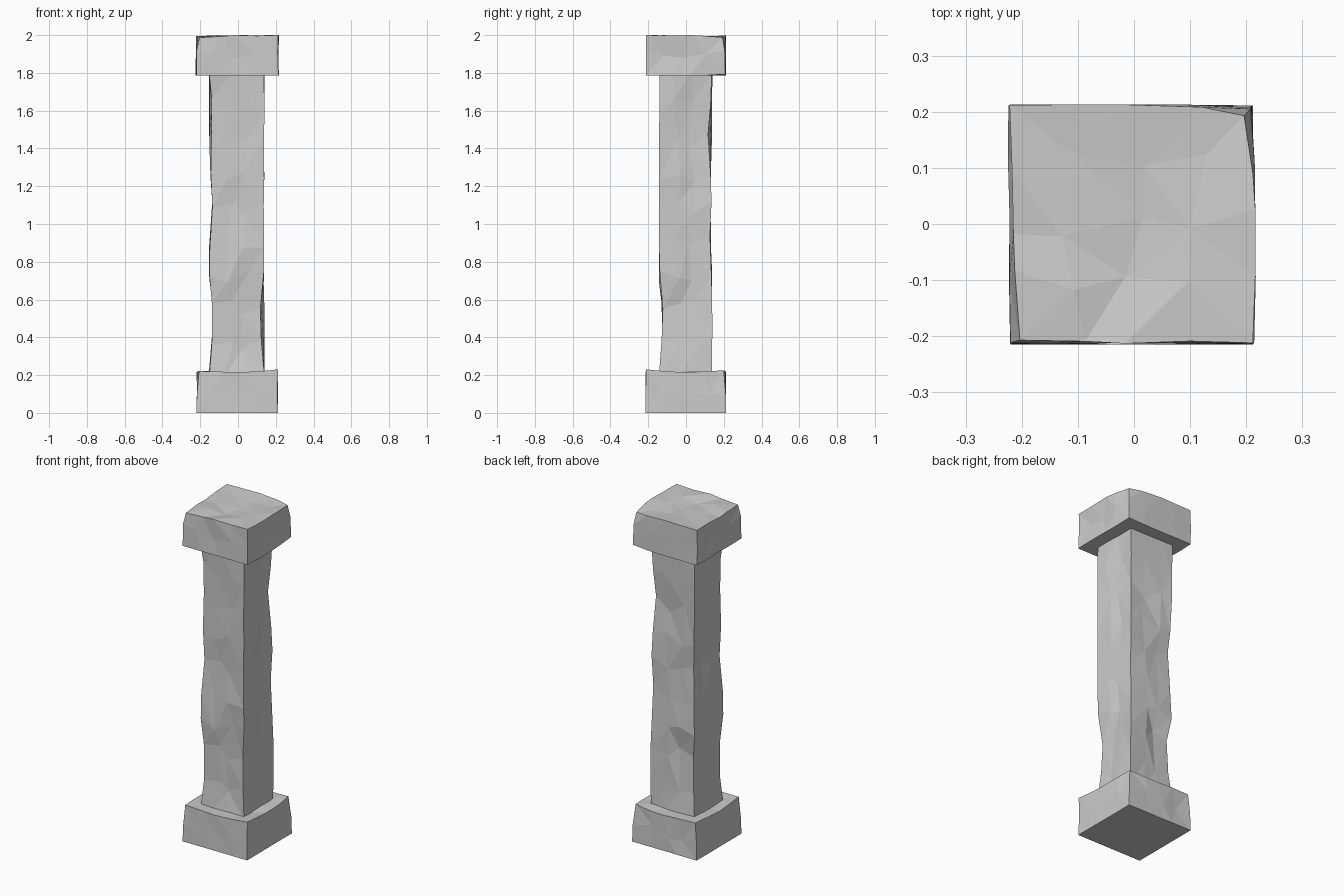
import bpy, bmesh, random
from mathutils import Vector

if "Cube" in bpy.data.objects:
    bpy.data.objects.remove(bpy.data.objects["Cube"])

random.seed(7)


def rough_block(name, lo, hi, cuts, rough, dents, keep_flat=()):
    """Box cut into a coarse grid, worn inwards at random, plus placed chips."""
    lo, hi = Vector(lo), Vector(hi)
    bm = bmesh.new()
    bmesh.ops.create_cube(bm, size=1)
    for v in bm.verts:
        for a in range(3):
            v.co[a] = lo[a] if v.co[a] < 0 else hi[a]
    for a in range(3):
        normal = Vector((0, 0, 0))
        normal[a] = 1
        for i in range(1, cuts[a]):
            point = lo.copy()
            point[a] += (hi[a] - lo[a]) * i / cuts[a]
            geom = bm.verts[:] + bm.edges[:] + bm.faces[:]
            bmesh.ops.bisect_plane(bm, geom=geom, plane_co=point, plane_no=normal)
    for v in bm.verts:
        start = v.co.copy()
        side = [(a, 1 if start[a] < lo[a] + 1e-4 else -1) for a in range(3)
                if start[a] < lo[a] + 1e-4 or start[a] > hi[a] - 1e-4]
        free = [a for a in range(3) if a not in [s[0] for s in side]]
        # Slide grid points within their face, so facets are irregular
        for a in free:
            v.co[a] += random.uniform(-.25, .25) * (hi[a] - lo[a]) / cuts[a]
        # Wear faces inwards, leaving most edges crisp
        for a, s in side:
            if (a, s) not in keep_flat:
                v.co[a] += s * max(0, random.uniform(-.5, 1)) * rough * (1 if len(side) == 1 else .35)
        for pos, radius, push in dents:
            d = start - Vector(pos)
            k = max(0, 1 - d.length / radius)
            v.co += Vector(push) * min(1, k * 1.4)
    for v in bm.verts:
        for a in range(3):
            v.co[a] = min(max(v.co[a], lo[a]), hi[a])
    bmesh.ops.triangulate(bm, faces=bm.faces[:])
    bmesh.ops.recalc_face_normals(bm, faces=bm.faces[:])
    me = bpy.data.meshes.new(name)
    bm.to_mesh(me)
    bm.free()
    ob = bpy.data.objects.new(name, me)
    bpy.context.collection.objects.link(ob)
    return ob


BOTTOM, TOP = (2, 1), (2, -1)

# Base block: top ledge sags between raised corners
rough_block("base", (-.22, -.215, 0), (.212, .213, .23), (4, 4, 2), .01, [
    ((0, -.2, .23), .2, (0, 0, -.014)),
    ((.2, 0, .23), .2, (0, 0, -.014)),
    ((0, .2, .23), .2, (0, 0, -.014)),
    ((-.2, 0, .23), .2, (0, 0, -.014)),
    ((-.22, -.21, .23), .13, (.012, .006, -.008)),
    ((-.22, .21, .23), .13, (.012, -.006, -.008)),
    ((.21, .21, .23), .13, (-.012, -.012, -.004)),
], [BOTTOM])

# Square shaft: shallow wear and chipped corners
chips = [(-1, -1, 1.53, .016), (-1, -1, 1.13, .016), (-1, -1, .45, .016),
         (1, 1, 1.45, .02), (1, 1, .9, .01), (1, -1, .5, .018),
         (-1, 1, .5, .022), (-1, 1, 1.1, .018)]
rough_block("shaft", (-.155, -.143, .2), (.14, .14, 1.8), (3, 3, 9), .011, [
    ((.147 * x, .14 * y, z), .26, (-d * x, -d * y, 0)) for x, y, z, d in chips
], [BOTTOM, TOP])

# Capital block: uneven top with chipped corners
rough_block("capital", (-.225, -.213, 1.785), (.217, .213, 2), (4, 4, 2), .013, [
    ((.215, .213, 2), .13, (-.02, -.02, -.012)),
    ((-.225, -.213, 2), .13, (.02, .006, -.012)),
    ((-.225, 0, 2), .14, (.01, 0, -.014)),
    ((.0, .0, 2), .14, (0, 0, -.012)),
    ((.215, -.2, 1.9), .12, (-.006, 0, 0)),
    ((.215, .213, 1.785), .13, (-.008, -.004, .008)),
], [BOTTOM])
